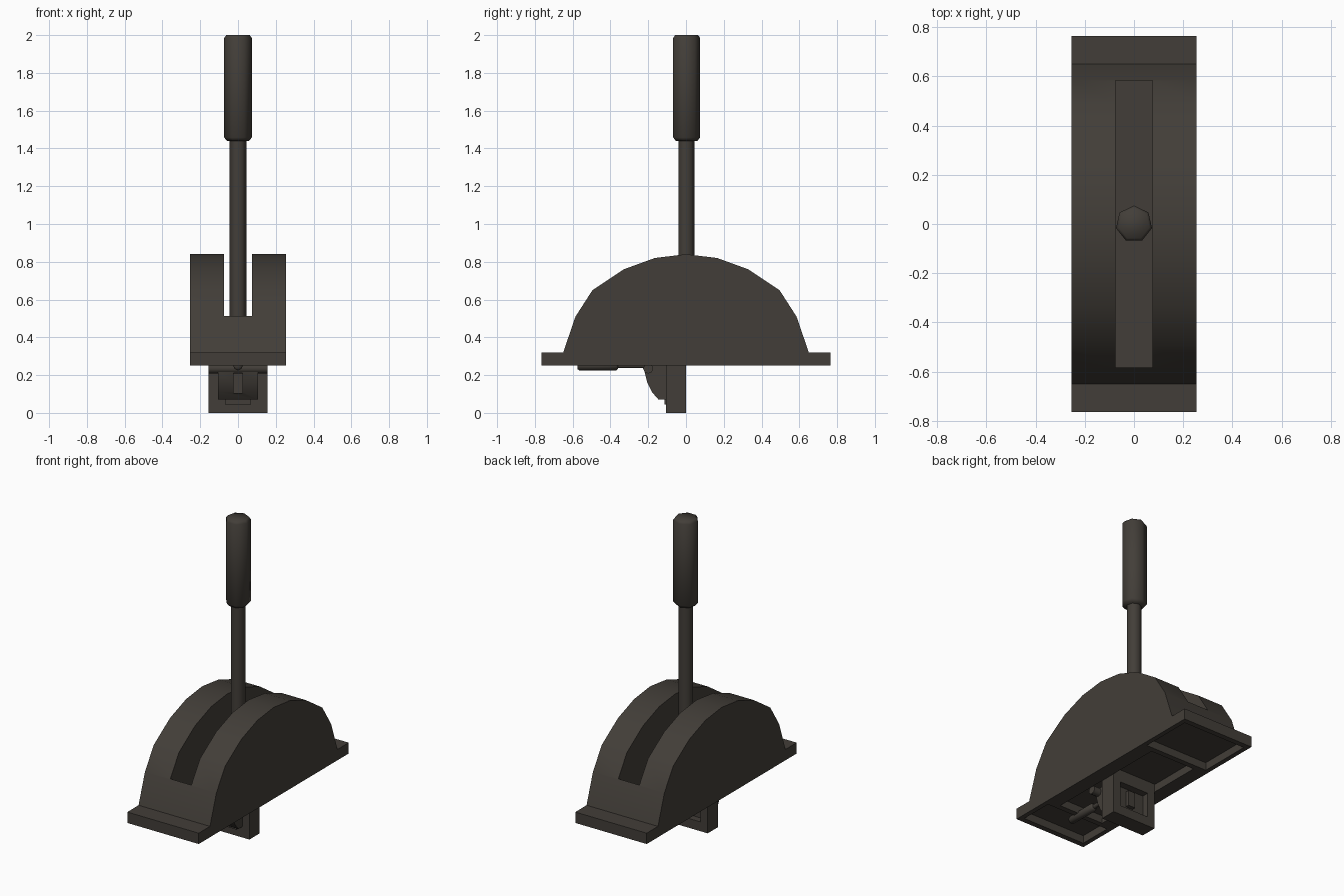
import bpy, bmesh, math
from mathutils import Matrix

if "Cube" in bpy.data.objects:
    bpy.data.objects.remove(bpy.data.objects["Cube"])

paint = bpy.data.materials.new("dark_warm_grey")
paint.diffuse_color = (0.055, 0.048, 0.040, 1)
paint.use_nodes = True
paint.node_tree.nodes["Principled BSDF"].inputs["Base Color"].default_value = paint.diffuse_color


def make(name, bm, smooth=30):
    bmesh.ops.recalc_face_normals(bm, faces=bm.faces)
    me = bpy.data.meshes.new(name)
    bm.to_mesh(me)
    bm.free()
    me.materials.append(paint)
    ob = bpy.data.objects.new(name, me)
    bpy.context.collection.objects.link(ob)
    if smooth:
        bpy.ops.object.select_all(action='DESELECT')
        ob.select_set(True)
        bpy.context.view_layer.objects.active = ob
        bpy.ops.object.shade_smooth_by_angle(angle=math.radians(smooth))
    return ob


def prism(name, profile, x0, x1, smooth=30):
    """Extrude a (y, z) outline along x."""
    bm = bmesh.new()
    f = bm.faces.new([bm.verts.new((x0, y, z)) for y, z in profile])
    r = bmesh.ops.extrude_face_region(bm, geom=[f])
    bmesh.ops.translate(bm, vec=(x1 - x0, 0, 0),
                        verts=[v for v in r['geom'] if isinstance(v, bmesh.types.BMVert)])
    return make(name, bm, smooth)


def box(name, x0, x1, y0, y1, z0, z1):
    return prism(name, [(y0, z0), (y1, z0), (y1, z1), (y0, z1)], x0, x1, 0)


def lathe(name, rings, sides, matrix=Matrix(), smooth=60):
    """Stack of (radius, height) rings, first point of each ring on +y."""
    bm = bmesh.new()
    loops = []
    for r, h in rings:
        loops.append([bm.verts.new((r * math.sin(2 * math.pi * i / sides),
                                    r * math.cos(2 * math.pi * i / sides), h))
                      for i in range(sides)])
    for a, b in zip(loops, loops[1:]):
        for i in range(sides):
            j = (i + 1) % sides
            bm.faces.new((a[i], a[j], b[j], b[i]))
    bm.faces.new(loops[0])
    bm.faces.new(loops[-1])
    bm.transform(matrix)
    return make(name, bm, smooth)


def cut(ob, *cutters):
    for c in cutters:
        m = ob.modifiers.new("cut", 'BOOLEAN')
        m.operation, m.solver, m.object = 'DIFFERENCE', 'EXACT', c
        bpy.context.view_layer.objects.active = ob
        bpy.ops.object.modifier_apply(modifier=m.name)
    for c in cutters:
        c.hide_render = True
        bpy.data.objects.remove(c)


# one-piece housing: flanged base and arched cover, slotted along the middle
half = [(0.765, 0.25), (0.765, 0.32), (0.65, 0.32), (0.585, 0.51),
        (0.495, 0.65), (0.33, 0.76), (0.165, 0.82)]
outline = half + [(0, 0.84)] + [(-y, z) for y, z in reversed(half)]
housing = prism("slotted_housing", outline, -0.255, 0.255)
cut(housing,
    box("slot_cutter", -0.075, 0.075, -0.583, 0.583, 0.32, 1.0),
    box("middle_pocket_cutter", -0.16, 0.16, -0.48, 0.35, 0.2, 0.30),
    box("back_pocket_cutter", -0.225, 0.225, 0.385, 0.73, 0.2, 0.30),
    box("front_pocket_cutter", -0.225, 0.225, -0.73, -0.515, 0.2, 0.30))

# lever rod and grip, seven sided
lathe("lever_rod", [(0.045, 0.30), (0.045, 1.46)], 7)
lathe("lever_grip", [(0.06, 1.44), (0.075, 1.458), (0.075, 1.985), (0.064, 2.0)], 7)

# bracket under the base, recessed at the back
bracket = box("lower_bracket", -0.155, 0.155, -0.105, 0, 0, 0.31)
cut(bracket, box("bracket_recess_cutter", -0.105, 0.105, -0.045, 0.1, 0.06, 0.22))
box("bracket_back_tab", -0.025, 0.025, -0.05, -0.02, 0.10, 0.20)

# curved catch in front of the bracket, grooved down the centre
catch = prism("curved_catch", [(-0.10, 0.07), (-0.145, 0.07), (-0.18, 0.11), (-0.205, 0.16),
                               (-0.22, 0.22), (-0.22, 0.26), (-0.10, 0.26)], -0.105, 0.105)
cut(catch, box("groove_cutter", -0.025, 0.025, -0.3, -0.135, 0.105, 0.21))
box("catch_foot", -0.07, 0.07, -0.115, -0.10, 0.045, 0.072)

# pivot bar across the catch, with the plunger reaching forward
along_x = Matrix.Translation((0, -0.20, 0.235)) @ Matrix.Rotation(math.pi / 2, 4, 'Y')
lathe("pivot_bar", [(0.027, -0.155), (0.027, 0.155)], 8, along_x)
along_y = Matrix.Translation((0, 0, 0.25)) @ Matrix.Rotation(-math.pi / 2, 4, 'X')
lathe("plunger", [(0.018, -0.575), (0.025, -0.565), (0.025, -0.37), (0.018, -0.36)], 8, along_y)
lathe("plunger_rod", [(0.013, -0.365), (0.013, -0.19)], 8, along_y)
